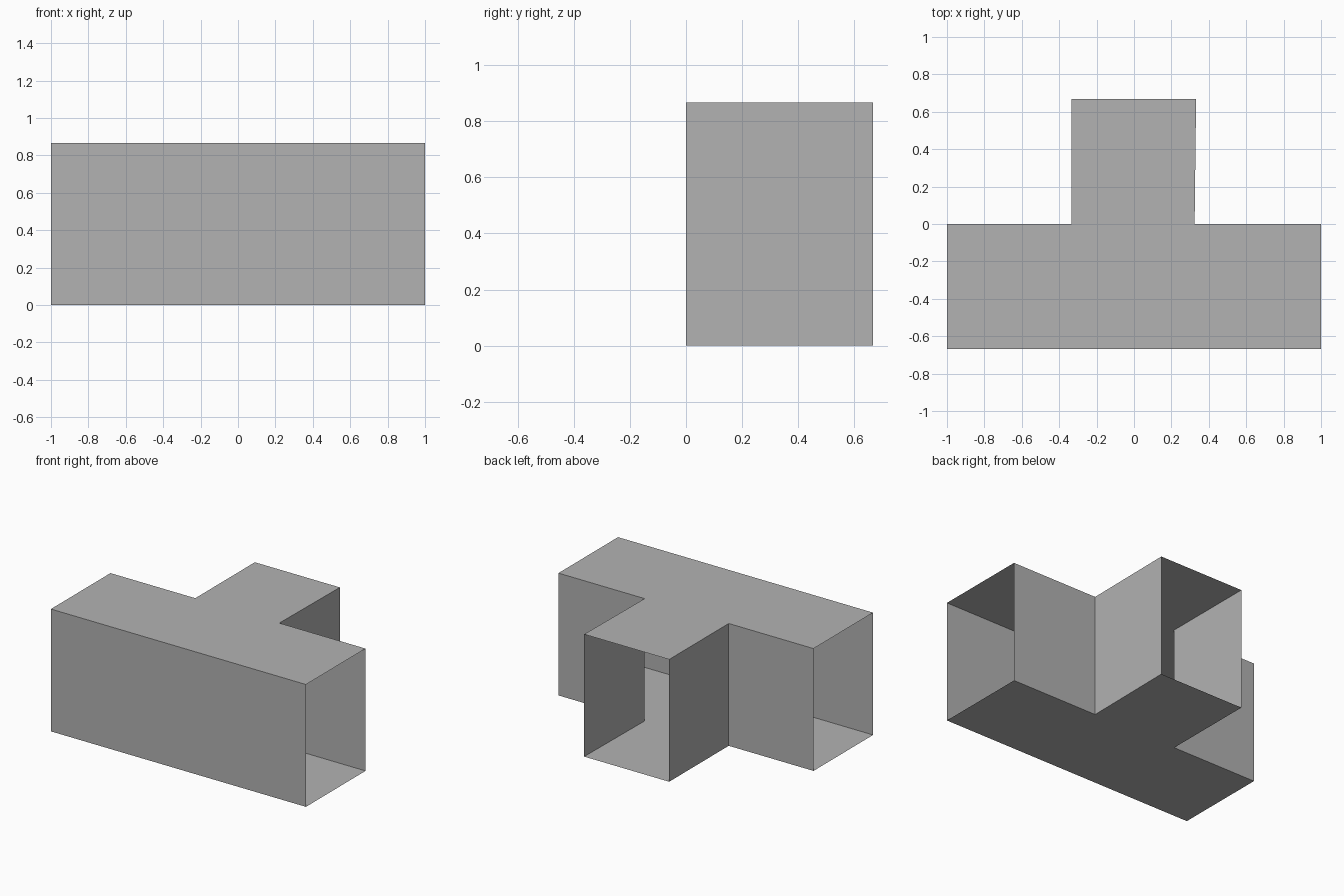
import bpy
import bmesh

cube = bpy.data.objects.get("Cube")
if cube:
    bpy.data.objects.remove(cube, do_unlink=True)

HEIGHT = 0.867
HALF_DEPTH = 0.667

# Plain grey sheet
grey = bpy.data.materials.new("plain grey")
grey.use_nodes = True
colour = (0.448, 0.448, 0.448, 1)
grey.diffuse_color = colour
grey.node_tree.nodes["Principled BSDF"].inputs["Base Color"].default_value = colour

# T-shaped floor outline, counter-clockwise from above
outline = [(-1, -HALF_DEPTH), (1, -HALF_DEPTH), (1, 0), (0.324, 0),
           (0.332, HALF_DEPTH), (-0.335, HALF_DEPTH), (-0.335, 0), (-1, 0)]

bm = bmesh.new()
floor = bm.faces.new([bm.verts.new((x, y, 0)) for x, y in outline])

# Raise the walls and roof, keeping the floor
raised = bmesh.ops.extrude_face_region(bm, geom=[floor], use_keep_orig=True)
roof_verts = [v for v in raised["geom"] if isinstance(v, bmesh.types.BMVert)]
bmesh.ops.translate(bm, verts=roof_verts, vec=(0, 0, HEIGHT))
bmesh.ops.recalc_face_normals(bm, faces=bm.faces)


# Leave the two side ends and the back end open
def is_open_end(face):
    centre = face.calc_center_median()
    return abs(centre.x) > 0.99 or centre.y > HALF_DEPTH - 0.01


bmesh.ops.delete(bm, geom=[f for f in bm.faces if is_open_end(f)], context="FACES")

mesh = bpy.data.meshes.new("tee_duct")
bm.to_mesh(mesh)
bm.free()
mesh.materials.append(grey)
duct = bpy.data.objects.new("tee_duct", mesh)
bpy.context.collection.objects.link(duct)
